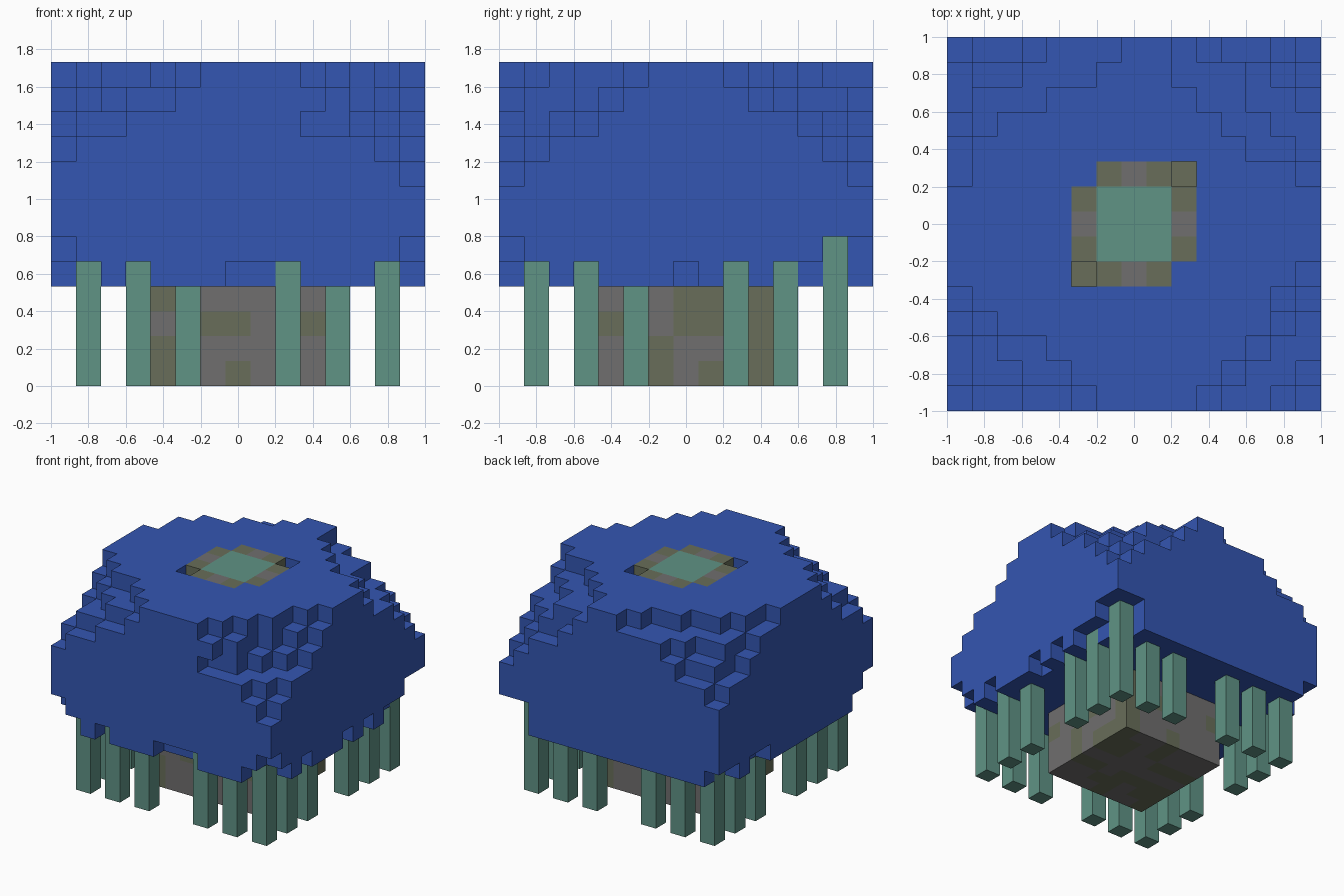
import bpy
import bmesh
import random
from mathutils import Vector

random.seed(7)
if "Cube" in bpy.data.objects:
    bpy.data.objects.remove(bpy.data.objects["Cube"], do_unlink=True)

N = 15                 # blocks across
U = 2 / N              # block size
BASE, TOP = 4, 13      # canopy layers
LAST = N - 1


def material(name, rgb):
    mat = bpy.data.materials.new(name)
    mat.use_nodes = True
    colour = (*rgb, 1)
    mat.diffuse_color = colour
    bsdf = mat.node_tree.nodes["Principled BSDF"]
    bsdf.inputs["Base Color"].default_value = colour
    bsdf.inputs["Roughness"].default_value = 0.9
    return mat


BLUE, TEAL, STONE, MOSS = range(4)
materials = [
    material("canopy blue", (0.034, 0.093, 0.445)),
    material("stem teal", (0.116, 0.292, 0.235)),
    material("stone grey", (0.162, 0.158, 0.156)),
    material("moss green", (0.138, 0.155, 0.100)),
]

# Each block: (column, row, layer) -> (part, colour)
blocks = {}


def fill(part, colour, cols, rows, layers):
    for x in cols:
        for y in rows:
            for z in layers:
                blocks[x, y, z] = (part, colour)


def carve(cols, rows, height=1):
    """Remove canopy blocks from the underside."""
    for x in cols:
        for y in rows:
            for z in range(BASE, BASE + height):
                blocks.pop((x, y, z), None)


# Canopy: a solid slab with stepped upper corners
fill("canopy", BLUE, range(N), range(N), range(BASE, TOP))
corner_steps = {
    (0, 0): ((6, 5, 4, 2, 1), (5, 3, 2, 1), (3, 1, 1), (1,)),
    (1, 0): ((5, 4, 3, 2, 2, 1), (4, 3, 3, 2, 1), (5, 3, 2, 1), (2, 1), (1,)),
    (1, 1): ((6, 6, 5, 4, 3, 1), (5, 3, 3, 2, 1), (4, 2, 1), (2, 1), (1,)),
    (0, 1): ((7, 6, 4, 2, 1, 1), (4, 3, 1, 1), (3, 1, 1), (1,)),
}
for (right, back), layers in corner_steps.items():
    for depth, runs in enumerate(layers):
        for b, run in enumerate(runs):
            for a in range(run):
                x = LAST - a if right else a
                y = LAST - b if back else b
                blocks.pop((x, y, TOP - 1 - depth), None)

# Ragged lower rim: front, right side, left side
carve([0, LAST], [0], 2)
carve([1, 3, 7, 8, 9, 13], [0])
carve([LAST], [1, 3, 7, 9, 11, 12])
carve([13, LAST], [13, LAST], 2)
carve([0], [1, 10, 11, 13, LAST])

# Flush stone cross and stem core in the middle of the top
mid = range(6, 9)
for edge in (5, 9):
    for i in mid:
        colour = STONE if i == 7 else MOSS
        for cell in ((i, edge), (edge, i)):
            blocks[(*cell, TOP - 1)] = ("top_stones", colour)
    # Two sunken corners with mossy floors
    blocks.pop((edge, edge, TOP - 1))
    blocks[edge, edge, TOP - 2] = ("top_stones", MOSS)
fill("stem_core", TEAL, mid, mid, [TOP - 1])

# Mottled stone base
front_pattern = ("#......", "..##..#", "#......", "#..#...")
side_pattern = ("...##.#", "#..##.#", "..#...#", "..#.###")
lo, hi = 4, 10
for z in range(BASE):
    front = front_pattern[BASE - 1 - z]
    side = side_pattern[BASE - 1 - z]
    for x in range(lo, hi + 1):
        for y in range(lo, hi + 1):
            if y == lo:
                moss = front[x - lo] == "#"
            elif x == hi:
                moss = side[y - lo] == "#"
            elif y == hi:
                moss = front[hi - x] == "#"
            elif x == lo:
                moss = side[hi - y] == "#"
            else:
                moss = random.random() < 0.35
            blocks[x, y, z] = ("stone_base", MOSS if moss else STONE)

# Ring of hanging stems, every second block, open in the middle of each side
spots = (1, 3, 5, 9, 11, 13)
for s in spots:
    for edge in (1, 13):
        for x, y in ((s, edge), (edge, s)):
            height = BASE + 2 if (x, y) == (13, 13) else BASE + 1
            fill("hanging_stems", TEAL, [x], [y], range(height))

# Turn the blocks into one mesh per part, keeping only exposed faces
AXES = [Vector((1, 0, 0)), Vector((0, 1, 0)), Vector((0, 0, 1))]
meshes = {}
for cell, (part, colour) in blocks.items():
    bm = meshes.setdefault(part, bmesh.new() if part not in meshes else None)
    centre = Vector(cell) + Vector((0.5, 0.5, 0.5))
    for i in range(3):
        for sign in (-1, 1):
            normal = AXES[i] * sign
            neighbour = tuple(int(c) for c in Vector(cell) + normal)
            if neighbour in blocks:
                continue
            s, t = AXES[(i + 1) % 3] * sign, AXES[(i + 2) % 3]
            corners = (-s - t, s - t, s + t, t - s)
            verts = []
            for c in corners:
                p = centre + (normal + c) / 2
                verts.append(bm.verts.new((p.x * U - 1, p.y * U - 1, p.z * U)))
            bm.faces.new(verts).material_index = colour

for part, bm in meshes.items():
    bmesh.ops.remove_doubles(bm, verts=bm.verts[:], dist=U / 100)
    mesh = bpy.data.meshes.new(part)
    bm.to_mesh(mesh)
    bm.free()
    for mat in materials:
        mesh.materials.append(mat)
    bpy.context.collection.objects.link(bpy.data.objects.new(part, mesh))
